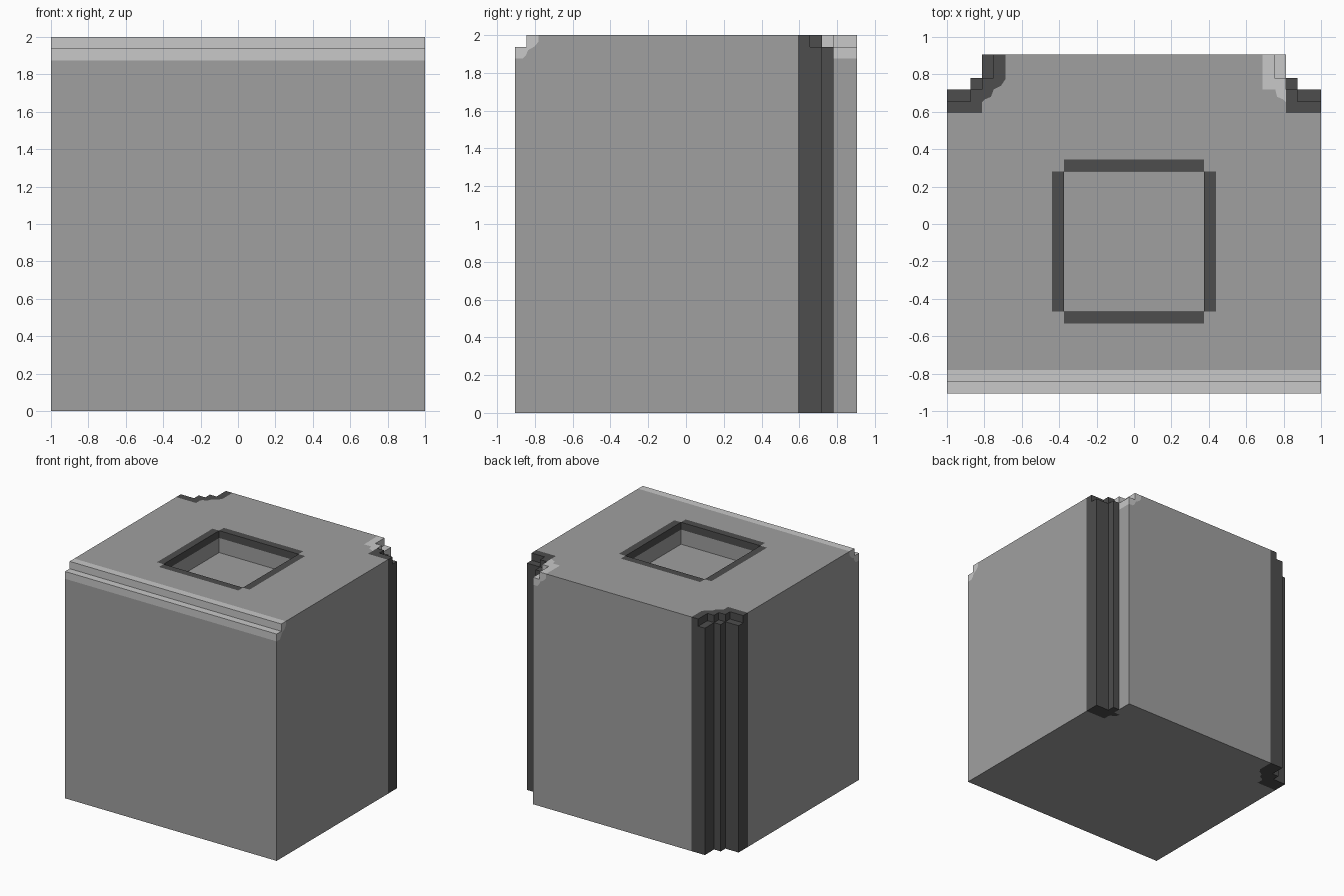
import bpy, bmesh

if "Cube" in bpy.data.objects:
    bpy.data.objects.remove(bpy.data.objects["Cube"])

U = 0.0625                      # grid unit of the steps
YB = 14.5 * U                   # half depth
Y1, Y2, Y3, Y4 = YB - 2*U, YB - 3*U, YB - 4*U, YB - 5*U
X1, X2 = 13*U, 14*U             # corner notch positions
ZS, ZL, ZT = 2 - U, 2 - 2*U, 2.0

def material(name, v):
    m = bpy.data.materials.new(name)
    m.diffuse_color = (v, v, v, 1)
    m.use_nodes = True
    m.node_tree.nodes["Principled BSDF"].inputs["Base Color"].default_value = m.diffuse_color
    return m

GREY = material("mid_grey", 0.35)
LIGHT = material("light_grey", 0.58)
DARK = material("dark_grey", 0.075)

def prism(bm, pts, axis, a, b):
    """Extrude a 2D outline along an axis from a to b."""
    def at(p, t):
        return {'x': (t, p[0], p[1]), 'y': (p[0], t, p[1]), 'z': (p[0], p[1], t)}[axis]
    lo = [bm.verts.new(at(p, a)) for p in pts]
    hi = [bm.verts.new(at(p, b)) for p in pts]
    n = len(pts)
    bm.faces.new(lo)
    bm.faces.new(hi)
    for i in range(n):
        j = (i + 1) % n
        bm.faces.new((lo[i], lo[j], hi[j], hi[i]))

def rect(x0, x1, y0, y1):
    return [(x0, y0), (x1, y0), (x1, y1), (x0, y1)]

def part(name, mat, *prisms):
    bm = bmesh.new()
    for p in prisms:
        prism(bm, *p)
    bmesh.ops.recalc_face_normals(bm, faces=bm.faces)
    me = bpy.data.meshes.new(name)
    bm.to_mesh(me)
    bm.free()
    ob = bpy.data.objects.new(name, me)
    bpy.context.collection.objects.link(ob)
    me.materials.append(mat)
    return ob

# worn inner edges of the corner insets
left_edge = [(-11*U, YB), (-11*U, 0.775), (-0.71, 0.74), (-0.75, 0.72), (-0.765, 0.68),
             (-0.80, 0.665), (-X1, 0.65), (-X1, Y4), (-1, Y4)]
bump = [(X1, 0.65), (0.80, 0.665), (0.765, 0.68), (0.755, Y2), (X1, Y2)]
# worn inner edge of the light chips: distance from the side, height
chip_edge = [(2*U, 2), (2*U, 1.965), (0.105, 1.94), (0.07, 1.92), (0.06, 1.895), (0.04, ZL), (0, ZL)]

# main block
outline = [(-1, -YB), (1, -YB), (1, Y4), (X1, Y4)] + bump + [(X1, YB)] + left_edge
body = part("body", GREY, (outline, 'z', 0, ZT))

def cut(*prisms):
    c = part("cutter", GREY, *prisms)
    c.hide_render = True
    m = body.modifiers.new("cut", 'BOOLEAN')
    m.operation, m.solver, m.object = 'DIFFERENCE', 'EXACT', c
    bpy.context.view_layer.objects.active = body
    bpy.ops.object.modifier_apply(modifier=m.name)
    bpy.data.objects.remove(c)

# stepped light trim along the front top edge
front = [(-YB + d, z) for d, z in chip_edge]
cut(([(-YB + 2*U, 2.1)] + front + [(-1.1, ZL), (-1.1, 2.1)], 'x', -1.1, 1.1))
part("front_trim", LIGHT,
     (front + [(-YB, ZS), (-YB + U, ZS), (-YB + U, 2)], 'x', -1, 1))

# light chip on the back right top corner
side = [(X1 - d, z) for d, z in chip_edge]
cut(([(X1 - 2*U, 2.1)] + side + [(0.95, ZL), (0.95, 2.1)], 'y', Y2, 1.1))
part("back_right_chip", LIGHT,
     (side + [(X1, ZS), (X1 - U, ZS), (X1 - U, 2)], 'y', Y1, YB),
     (side + [(X1, 2)], 'y', Y2, Y1),
     (bump, 'z', ZL, ZT))

# dark stepped column on the back left corner
part("back_left_corner", DARK,
     (left_edge + [(-1, Y2), (-X2, Y2), (-X2, Y1), (-X1, Y1), (-X1, YB)], 'z', 0, ZS),
     (left_edge + [(-1, Y3), (-X2, Y3), (-X2, Y2), (-X1, Y2), (-X1, Y1),
                   (-X1 + U, Y1), (-X1 + U, YB)], 'z', ZS, ZT))

# dark stepped column on the back right corner
part("back_right_corner", DARK,
     ([(X1, Y4), (1, Y4), (1, Y2), (X2, Y2), (X2, Y1), (X1, Y1)], 'z', 0, ZS),
     ([(X1, Y4), (1, Y4), (1, Y3), (X2, Y3), (X2, Y2), (X1, Y2)], 'z', ZS, ZT),
     (bump, 'z', 0, ZL))

# square recess in the top with a dark rim
a, y0, y1 = 6*U, -7.5*U, 4.5*U
cut((rect(-a, a, y0, y1), 'z', 2 - 3*U, 2.1))
cut((rect(-a - U, a + U, y0, y1), 'z', ZS, 2.1))
cut((rect(-a, a, y0 - U, y1 + U), 'z', ZS, 2.1))
part("recess_rim", DARK,
     (rect(-a - U, -a, y0, y1), 'z', ZS, ZT),
     (rect(a, a + U, y0, y1), 'z', ZS, ZT),
     (rect(-a, a, y0 - U, y0), 'z', ZS, ZT),
     (rect(-a, a, y1, y1 + U), 'z', ZS, ZT))
